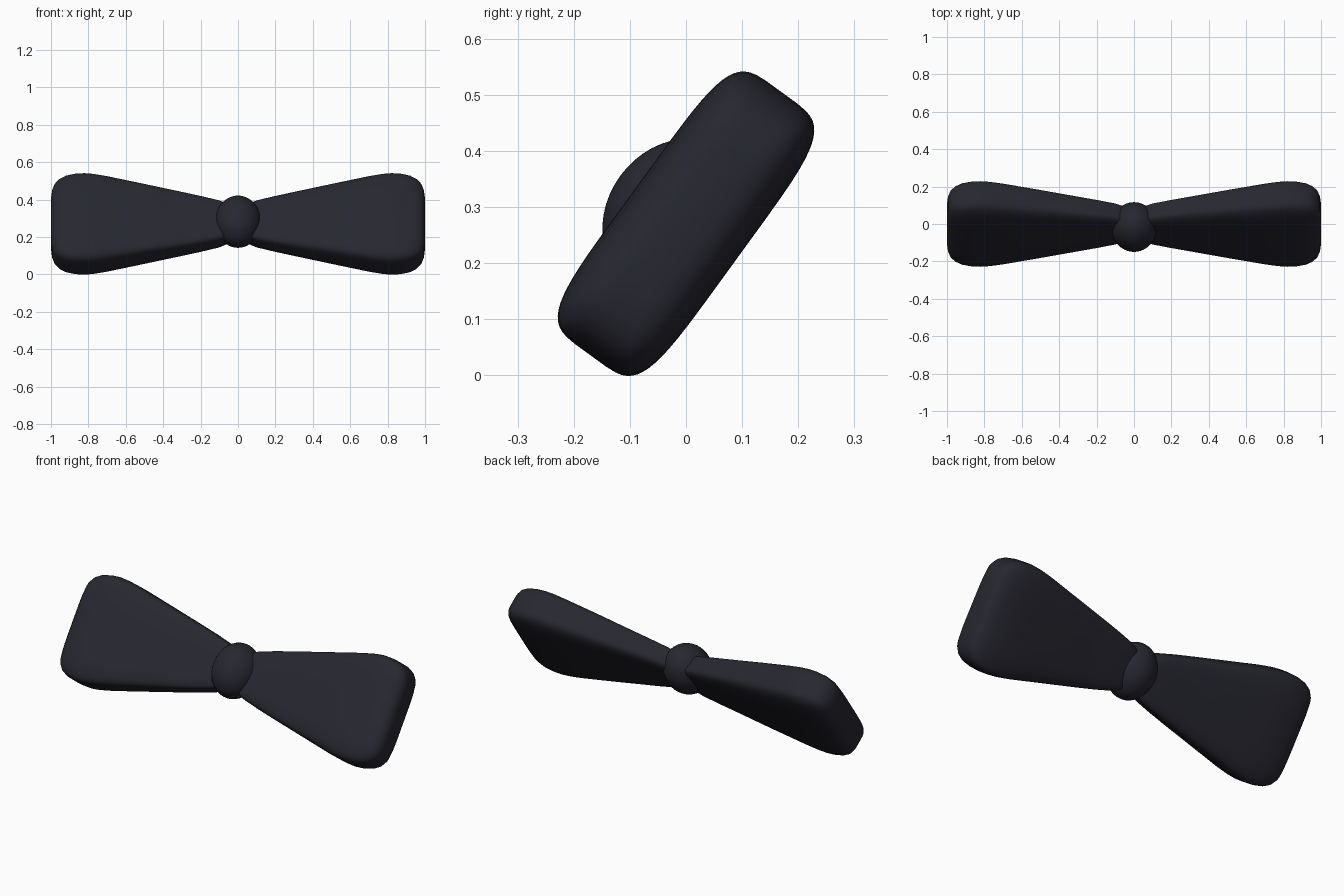
import bpy, bmesh, math
from mathutils import Matrix, Vector

if "Cube" in bpy.data.objects:
    bpy.data.objects.remove(bpy.data.objects["Cube"])

TILT = math.radians(54)
CENTRE = Vector((0, 0, 0.27))
# local frame: x = span, y = height of the bow, z = thickness (front)
PLACE = Matrix.Translation(CENTRE) @ Matrix.Rotation(TILT, 4, 'X')

cloth = bpy.data.materials.new("dark navy cloth")
cloth.diffuse_color = (0.02, 0.02, 0.03, 1)
cloth.use_nodes = True
cloth.node_tree.nodes["Principled BSDF"].inputs["Base Color"].default_value = cloth.diffuse_color


def finish(name, bm):
    bmesh.ops.recalc_face_normals(bm, faces=bm.faces[:])
    bm.transform(PLACE)
    for f in bm.faces:
        f.smooth = True
    me = bpy.data.meshes.new(name)
    bm.to_mesh(me)
    bm.free()
    me.materials.append(cloth)
    ob = bpy.data.objects.new(name, me)
    bpy.context.collection.objects.link(ob)
    return ob


def power(c, e):
    return math.copysign(abs(c) ** e, c)


# cross-sections of a wing: (x, half height, half thickness)
SECTIONS = [(0.03, 0.085, 0.045), (0.06, 0.11, 0.056), (0.1, 0.129, 0.061),
            (0.2, 0.156, 0.068), (0.3, 0.18, 0.075), (0.4, 0.203, 0.083),
            (0.5, 0.226, 0.091), (0.6, 0.249, 0.098), (0.7, 0.272, 0.105),
            (0.77, 0.285, 0.109), (0.82, 0.29, 0.11), (0.87, 0.287, 0.109),
            (0.92, 0.276, 0.104), (0.955, 0.258, 0.095), (0.98, 0.232, 0.081),
            (0.994, 0.198, 0.062), (1.0, 0.15, 0.04)]
SIDES = 56


def wing(name, side):
    bm = bmesh.new()
    rings = []
    for x, h, t in SECTIONS:
        ring = []
        for i in range(SIDES):
            a = 2 * math.pi * (i + 0.5) / SIDES
            ring.append(bm.verts.new((side * x, h * power(math.cos(a), 0.4),
                                      t * power(math.sin(a), 0.4))))
        rings.append(ring)
    for r0, r1 in zip(rings, rings[1:]):
        for i in range(SIDES):
            j = (i + 1) % SIDES
            bm.faces.new((r0[i], r0[j], r1[j], r1[i]))
    bm.faces.new(rings[0])
    bm.faces.new(rings[-1])
    return finish(name, bm)


# two mirrored wings
wing("right_wing", 1)
wing("left_wing", -1)

# centre knot, pushed slightly to the front
bm = bmesh.new()
bmesh.ops.create_uvsphere(bm, u_segments=40, v_segments=24, radius=1)
bm.transform(Matrix.Translation((0, 0, 0.02)) @ Matrix.Diagonal((0.123, 0.147, 0.125, 1)))
finish("knot", bm)
